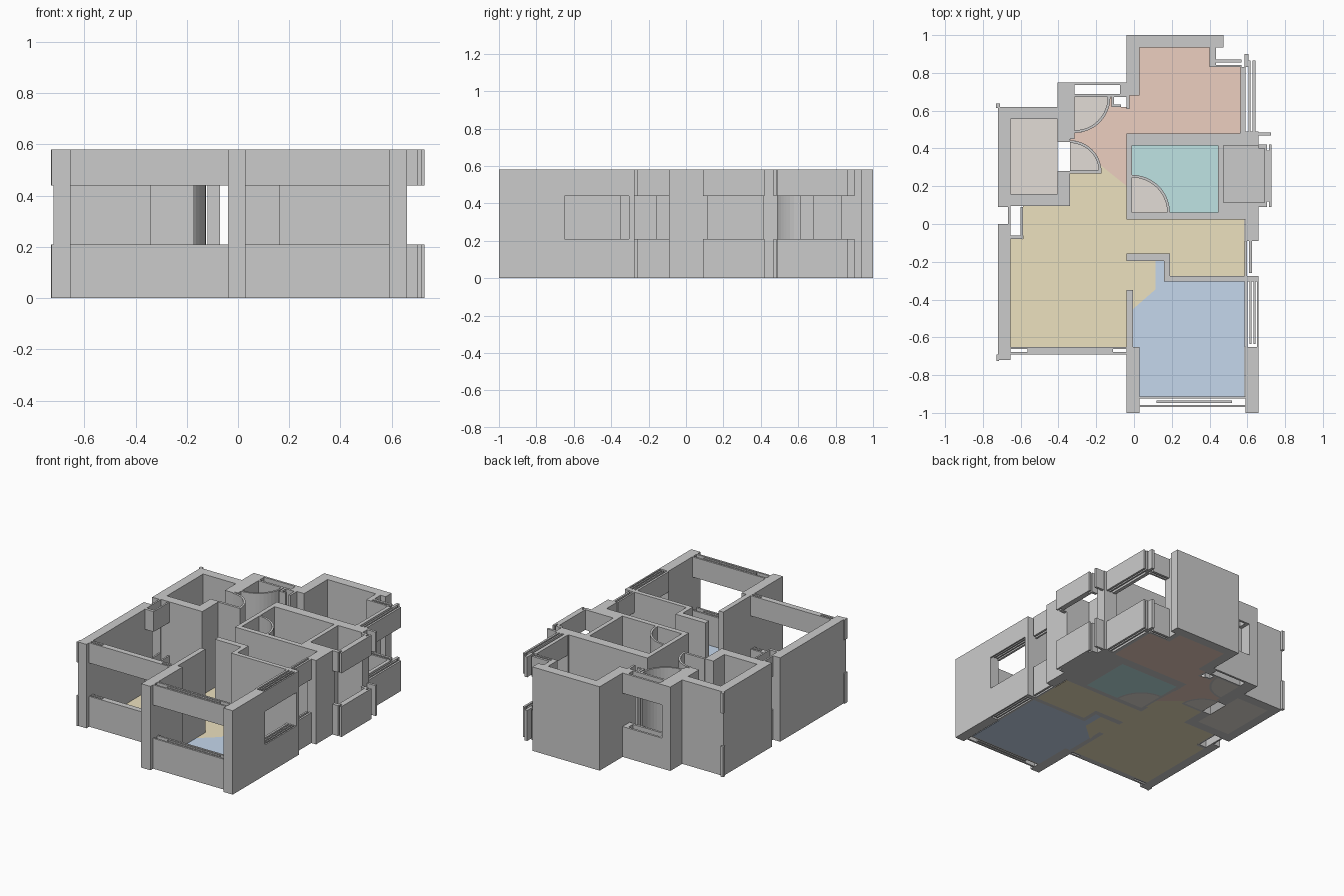
import bpy, bmesh
from math import cos, sin, pi

if "Cube" in bpy.data.objects:
    bpy.data.objects.remove(bpy.data.objects["Cube"])

H, SILL, HEAD = 0.58, 0.21, 0.44
FULL = [(0, H)]
BANDS = [(0, SILL), (HEAD, H)]      # below and above a window opening


def finish(name, bm, mat=None):
    bmesh.ops.recalc_face_normals(bm, faces=bm.faces)
    me = bpy.data.meshes.new(name)
    bm.to_mesh(me)
    bm.free()
    ob = bpy.data.objects.new(name, me)
    bpy.context.collection.objects.link(ob)
    if mat:
        me.materials.append(mat)
    return ob


def prism(bm, pts, z0, z1):
    lo = [bm.verts.new((x, y, z0)) for x, y in pts]
    hi = [bm.verts.new((x, y, z1)) for x, y in pts]
    bm.faces.new(lo[::-1])
    bm.faces.new(hi)
    for i in range(len(pts)):
        j = (i + 1) % len(pts)
        bm.faces.new((lo[i], lo[j], hi[j], hi[i]))


def rect(x0, y0, x1, y1):
    return [(x0, y0), (x1, y0), (x1, y1), (x0, y1)]


def wall(name, *outlines, bands=FULL):
    bm = bmesh.new()
    for pts in outlines:
        for z0, z1 in bands:
            prism(bm, pts, z0, z1)
    finish(name, bm)


def window(name, x0, y0, x1, y1, t=0.013):
    """Sill and lintel, each made of two skins, end blocks and a centre rail."""
    if x1 - x0 > y1 - y0:
        c = (y0 + y1) / 2
        parts = [rect(x0, y0, x1, y0 + t), rect(x0, y1 - t, x1, y1),
                 rect(x0 + .09, c - .007, x1 - .07, c + .007)]
    else:
        c = (x0 + x1) / 2
        parts = [rect(x0, y0, x0 + t, y1), rect(x1 - t, y0, x1, y1),
                 rect(c - .007, y0 + .03, c + .007, y1 - .03)]
    wall(name, *parts, bands=BANDS)


def arc(cx, cy, r, a0, a1, n=12):
    return [(cx + r * cos(a0 + (a1 - a0) * i / n), cy + r * sin(a0 + (a1 - a0) * i / n))
            for i in range(n + 1)]


def floor(name, pts, color):
    mat = bpy.data.materials.get(color[0]) or bpy.data.materials.new(color[0])
    mat.diffuse_color = (*color[1], 1)
    mat.use_nodes = True
    mat.node_tree.nodes["Principled BSDF"].inputs["Base Color"].default_value = mat.diffuse_color
    bm = bmesh.new()
    prism(bm, pts, 0, .003)
    finish(name, bm, mat)


def door_swing(name, cx, cy, r, a0, a1):
    """Curved door-swing wall with its quarter-round floor."""
    wall(name + "_arc", arc(cx, cy, r, a0, a1) + arc(cx, cy, r - .014, a1, a0))
    floor(name + "_floor", [(cx, cy)] + arc(cx, cy, r - .014, a0, a1), BEIGE)


YELLOW = ("yellow", (.84, .75, .52))
BLUE = ("blue", (.56, .68, .84))
RED = ("red", (.84, .62, .53))
TEAL = ("teal", (.52, .77, .77))
GREY = ("grey", (.58, .58, .58))
BEIGE = ("beige", (.76, .72, .67))

# Living room: outer wall, front window, side slot
wall("living_left_wall", rect(-.72, -.72, -.655, 0))
window("living_front_window", -.655, -.69, -.04, -.65)
wall("slot_window", rect(-.667, 0, -.655, .09), rect(-.655, -.08, -.59, -.06),
     rect(-.60, -.06, -.588, .09), bands=BANDS)

# Kitchen: closed block on the left with a doorway on its right
wall("kitchen_left_wall", rect(-.72, .09, -.655, .62))
wall("kitchen_back_wall", rect(-.655, .555, -.405, .62))
wall("kitchen_front_wall", rect(-.655, .095, -.34, .16))
wall("kitchen_right_wall", rect(-.405, .16, -.34, .28), rect(-.405, .435, -.34, .75))
wall("corner_tabs", rect(-.73, .615, -.71, .637), rect(-.728, -.725, -.715, -.69), bands=BANDS)

# Small closets with curved doors
wall("closet_window", rect(-.34, .735, -.04, .75), rect(-.34, .672, -.04, .687),
     rect(-.075, .687, -.04, .735), rect(-.34, .687, -.315, .735), bands=BANDS)
wall("closet_side_wall", rect(-.34, .45, -.315, .672))
wall("closet_jamb", rect(-.12, .62, -.105, .672), rect(-.105, .62, -.07, .633),
     rect(-.04, .61, -.025, .68))
door_swing("upper_closet", -.315, .672, .19, -pi / 2, 0)
door_swing("lower_closet", -.34, .275, .168, 0, pi / 2)
wall("lower_closet_wall", rect(-.34, .268, -.172, .285))

# Back bedroom
wall("back_bedroom_left_wall", rect(-.04, .68, .03, 1))
wall("back_bedroom_back_wall", rect(.03, .935, .475, 1))
wall("back_bedroom_jog", rect(.4, .83, .435, .935))
wall("back_bedroom_corner_window", rect(.435, .83, .57, .843), rect(.435, .855, .57, .872),
     rect(.585, .83, .605, .9), bands=BANDS)
wall("back_bedroom_right_window", rect(.565, .49, .59, .83), rect(.607, .49, .618, .865),
     rect(.628, .49, .642, .865), bands=BANDS)
wall("back_bedroom_ledge", rect(.56, .468, .66, .49))
wall("back_bedroom_ledge_end", rect(.66, .468, .725, .485), bands=BANDS)

# Bathroom and balcony
wall("bathroom_back_wall", rect(-.04, .415, .66, .468), rect(-.04, .468, .56, .48))
wall("bathroom_left_wall", rect(-.04, .06, -.01, .415))
wall("bathroom_front_wall", rect(-.04, .025, .59, .06))
wall("bathroom_right_wall", rect(.445, .06, .475, .415))
door_swing("bathroom_door", -.01, .06, .2, 0, pi / 2)
wall("balcony_front_wall", rect(.475, .06, .66, .115))
window("balcony_parapet", .69, .09, .728, .42)
wall("balcony_parapet_returns", rect(.66, .09, .69, .115), rect(.66, .4, .69, .42), bands=BANDS)

# Hallway
wall("hall_right_wall", rect(.59, -.09, .66, .06))
wall("hall_right_window", rect(.585, -.28, .597, -.09), rect(.61, -.26, .624, -.09), bands=BANDS)
wall("hall_nook_wall", rect(-.04, -.195, .16, -.155), rect(.16, -.305, .19, -.155))

# Front bedroom
wall("front_bedroom_back_wall", rect(.19, -.305, .66, -.275))
wall("front_bedroom_divider", rect(-.04, -.65, -.005, -.35))
wall("front_bedroom_left_wall", rect(-.04, -1, .03, -.65))
wall("front_bedroom_right_wall", rect(.59, -1, .66, -.65))
window("front_bedroom_front_window", .03, -.97, .59, -.912)
wall("front_bedroom_right_window", rect(.585, -.65, .6, -.305), rect(.612, -.635, .622, -.305),
     rect(.632, -.635, .642, -.305), rect(.65, -.65, .66, -.305), bands=BANDS)

# Floors
floor("living_floor", [(-.655, -.65), (-.04, -.65), (-.04, -.45), (-.005, -.45), (.115, -.345),
                       (.115, -.19), (.19, -.19), (.19, -.275), (.585, -.275), (.585, .025),
                       (-.025, .025), (-.025, .19), (-.175, .31), (-.175, .27), (-.34, .27),
                       (-.34, .095), (-.588, .095), (-.588, -.08), (-.655, -.08)], YELLOW)
floor("front_bedroom_floor", [(-.005, -.45), (.115, -.345), (.115, -.19), (.16, -.19), (.16, -.305),
                              (.585, -.305), (.585, -.912), (.03, -.912), (.03, -.65),
                              (-.005, -.65)], BLUE)
floor("back_bedroom_floor", [(.03, .935), (.4, .935), (.4, .83), (.565, .83), (.565, .48),
                             (-.04, .48), (-.025, .19), (-.175, .31)]
      + arc(-.34, .275, .168, .2, pi / 2, 8) + arc(-.315, .672, .19, -pi / 2, 0, 8)
      + [(-.12, .672), (-.12, .62), (-.04, .62), (-.04, .68), (.03, .68)], RED)
floor("bathroom_floor", [(.445, .06), (.445, .415), (-.01, .415)] + arc(-.01, .06, .2, pi / 2, 0), TEAL)
floor("balcony_floor", rect(.475, .115, .69, .415), GREY)
floor("kitchen_floor", rect(-.655, .16, -.405, .555), BEIGE)
